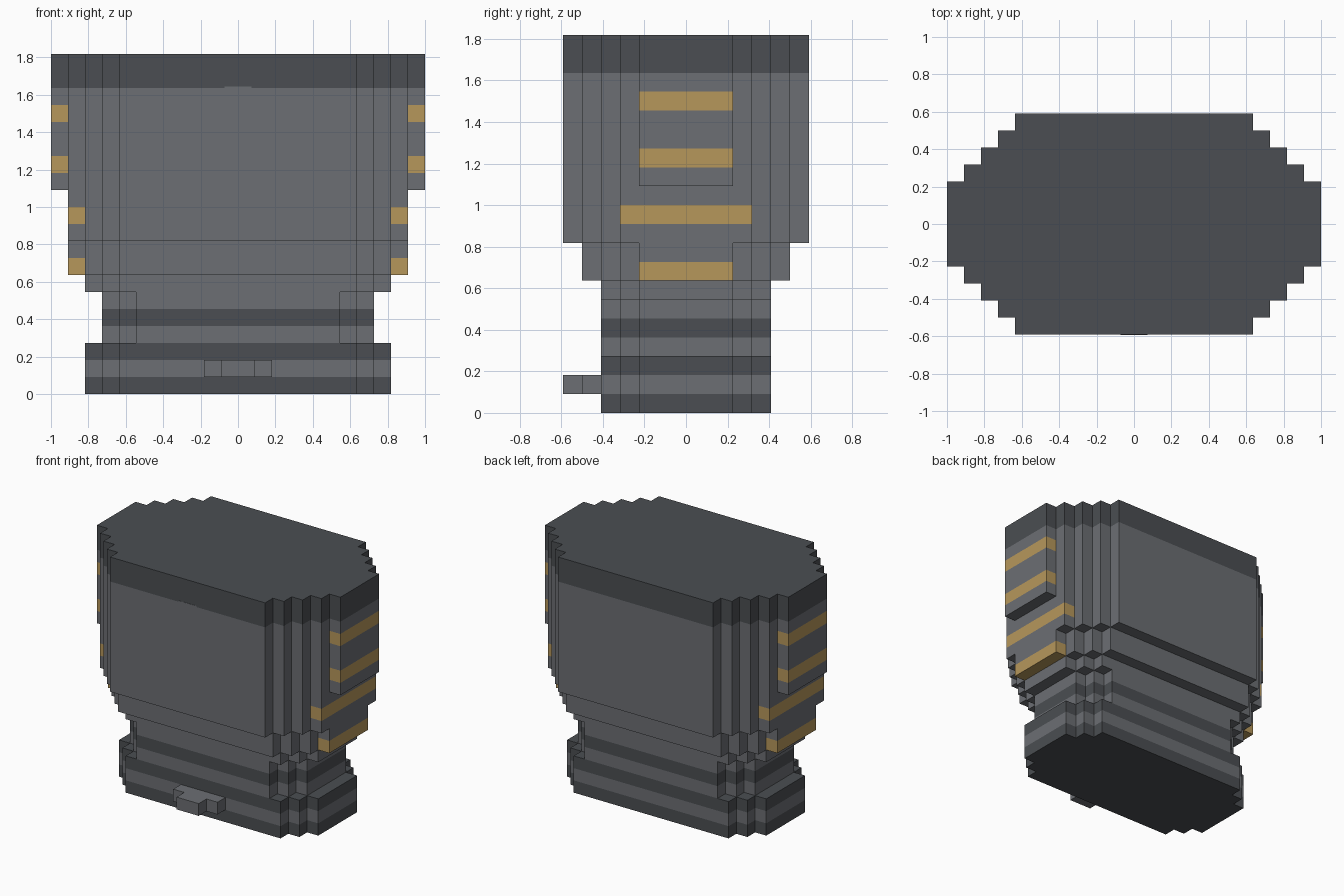
import bpy
import bmesh

U = 1 / 11  # size of one block

old = bpy.data.objects.get("Cube")
if old:
    bpy.data.objects.remove(old, do_unlink=True)


def make_material(name, rgb):
    mat = bpy.data.materials.new(name)
    mat.use_nodes = True
    colour = (*rgb, 1)
    mat.diffuse_color = colour
    mat.node_tree.nodes["Principled BSDF"].inputs["Base Color"].default_value = colour
    return mat


MATERIALS = [
    make_material("dark_grey", (0.07, 0.076, 0.084)),
    make_material("mid_grey", (0.15, 0.158, 0.172)),
    make_material("brass", (0.47, 0.31, 0.105)),
]
DARK, GREY, BRASS = range(3)


def stepped_outline(steps):
    """Closed outline with staircase corners; steps are (half x, half y) pairs, x rising."""
    corner = []
    for i, (x, y) in enumerate(steps):
        if i:
            corner.append((steps[i - 1][0], y))
        corner.append((x, y))
    corner.reverse()  # outermost point first, going anticlockwise
    left_back = [(-x, y) for x, y in reversed(corner)]
    half = corner + left_back
    return half + [(-x, -y) for x, y in half]


def banded_prism(name, outline, bottom, bands, offset=(0, 0)):
    """Upright prism made of stacked colour bands, given as (top height, colour)."""
    bm = bmesh.new()

    def ring(z):
        return [bm.verts.new(((x + offset[0]) * U, (y + offset[1]) * U, z * U))
                for x, y in outline]

    lower = ring(bottom)
    bm.faces.new(lower[::-1]).material_index = bands[0][1]
    for top, colour in bands:
        upper = ring(top)
        for i in range(len(outline)):
            j = (i + 1) % len(outline)
            face = bm.faces.new((lower[i], lower[j], upper[j], upper[i]))
            face.material_index = colour
        lower = upper
    bm.faces.new(lower).material_index = bands[-1][1]
    bmesh.ops.recalc_face_normals(bm, faces=bm.faces)
    mesh = bpy.data.meshes.new(name)
    bm.to_mesh(mesh)
    bm.free()
    for mat in MATERIALS:
        mesh.materials.append(mat)
    obj = bpy.data.objects.new(name, mesh)
    bpy.context.collection.objects.link(obj)
    return obj


def staircase(x, y, count):
    """Corner steps going one block out and one block in each time."""
    return stepped_outline([(x + i, y - i) for i in range(count)])


# Base, neck and collar
banded_prism("base", staircase(7, 4.5, 3), 0, [(1, DARK), (2, GREY), (3, DARK)])
banded_prism("neck", staircase(6, 4.5, 3), 3, [(4, GREY), (5, DARK), (6, GREY)])
banded_prism("collar", staircase(7, 4.5, 3), 6, [(7, GREY)])

# Main body
banded_prism("lower_body", staircase(7, 5.5, 3), 7, [(9, GREY)])
banded_prism("upper_body", staircase(7, 6.5, 3), 9, [(18, GREY), (20, DARK)])

# Side panels with brass stripes
for side, label in ((1, "left"), (-1, "right")):
    narrow = stepped_outline([(0.5, 2.5)])
    wide = stepped_outline([(0.5, 3.5)])
    banded_prism(label + "_lower_panel", narrow, 7,
                 [(8, BRASS), (9, GREY)], (9.5 * side, 0))
    banded_prism(label + "_middle_panel", wide, 9,
                 [(10, GREY), (11, BRASS), (18, GREY), (20, DARK)], (9.5 * side, 0))
    banded_prism(label + "_upper_panel", narrow, 12,
                 [(13, GREY), (14, BRASS), (16, GREY), (17, BRASS), (18, GREY), (20, DARK)],
                 (10.5 * side, 0))

# Front latch in two steps
banded_prism("latch_plate", stepped_outline([(2, 0.5)]), 1, [(2, GREY)], (0, -5))
banded_prism("latch_knob", stepped_outline([(1, 0.5)]), 1, [(2, GREY)], (0, -6))

# Small raised tab under the rim
banded_prism("rim_tab", stepped_outline([(0.8, 0.02)]), 17.9, [(18.1, GREY)], (0, -6.5))
